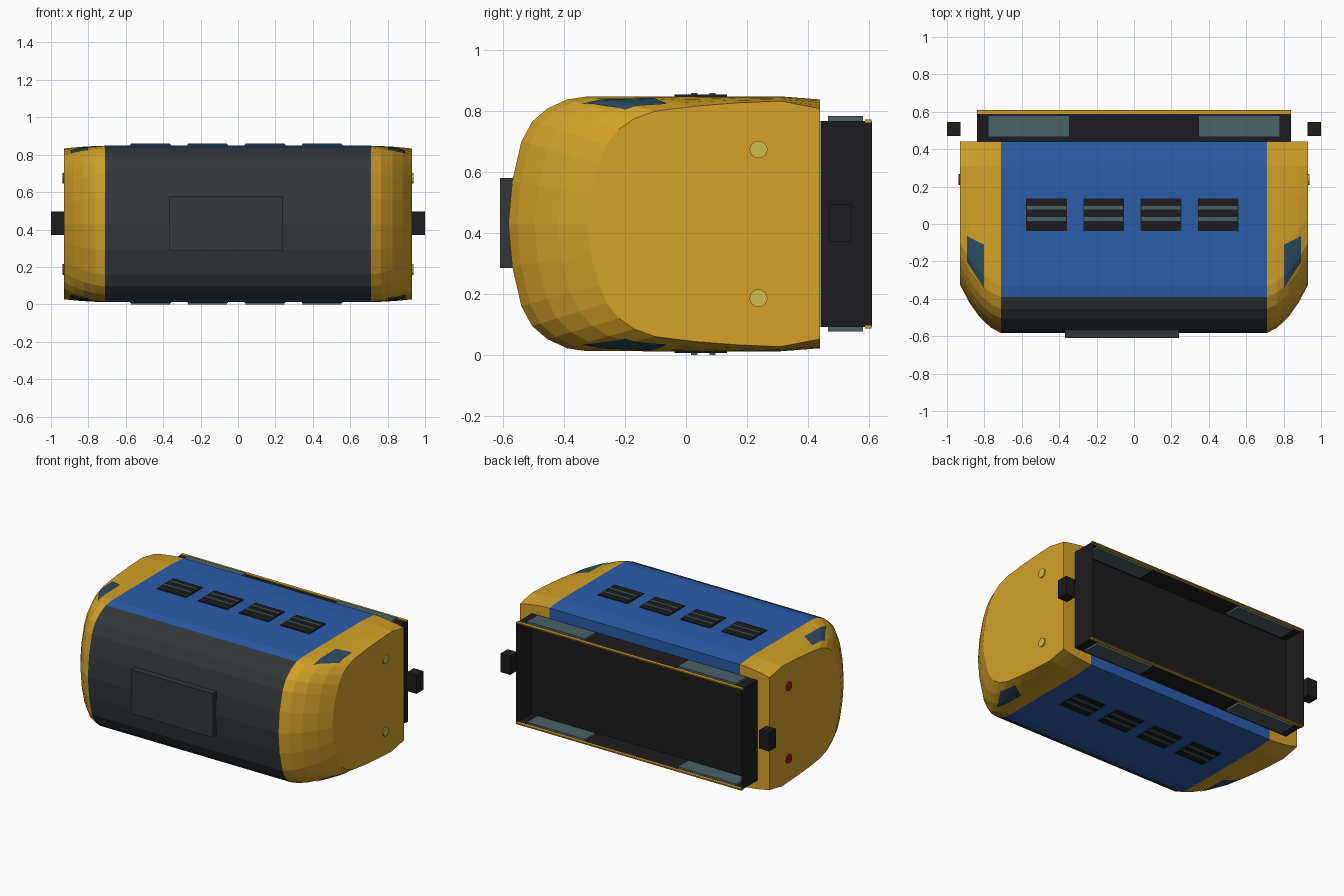
import bpy, bmesh, math
from mathutils import Vector
from mathutils.bvhtree import BVHTree

if "Cube" in bpy.data.objects:
    bpy.data.objects.remove(bpy.data.objects["Cube"])


def mat(name, r, g, b):
    m = bpy.data.materials.new(name)
    m.diffuse_color = (r, g, b, 1)
    m.use_nodes = True
    m.node_tree.nodes["Principled BSDF"].inputs["Base Color"].default_value = m.diffuse_color
    return m


YELLOW = mat("yellow", 0.66, 0.36, 0.022)
BLUE = mat("blue", 0.025, 0.11, 0.41)
GREY = mat("charcoal", 0.033, 0.038, 0.042)
BLACK = mat("black", 0.012, 0.012, 0.013)
SLATE = mat("slate", 0.07, 0.12, 0.13)
GLASS = mat("glass", 0.025, 0.07, 0.12)
LAMP = mat("head_lamp", 0.65, 0.5, 0.07)
RED = mat("tail_lamp", 0.4, 0.01, 0.01)
CZ = 0.43  # height of the symmetry plane


def make(name, bm, *mats):
    bmesh.ops.recalc_face_normals(bm, faces=bm.faces)
    me = bpy.data.meshes.new(name)
    bm.to_mesh(me)
    bm.free()
    for m in mats:
        me.materials.append(m)
    ob = bpy.data.objects.new(name, me)
    bpy.context.collection.objects.link(ob)
    return ob


def box(name, x, y, z, m, open_back=False):
    bm = bmesh.new()
    bmesh.ops.create_cube(bm, size=1)
    for v in bm.verts:
        v.co = [a[0] + (c + 0.5) * (a[1] - a[0]) for a, c in zip((x, y, z), v.co)]
    if open_back:
        top = [f for f in bm.faces if all(v.co.y > y[1] - 1e-4 for v in f.verts)]
        bmesh.ops.delete(bm, geom=top, context='FACES_ONLY')
    return make(name, bm, m)


# half cross-sections (y, half height): middle of the car and end face of the cab
MID = [(.44, .408), (.31, .418), (.1, .418), (-.12, .418), (-.33, .417), (-.39, .408),
       (-.455, .378), (-.505, .335), (-.54, .27), (-.57, .14), (-.583, 0)]
END = [(.44, .378), (.31, .403), (.17, .397), (.03, .386), (-.1, .37), (-.17, .345),
       (-.22, .31), (-.26, .26), (-.285, .2), (-.313, .1), (-.325, 0)]


def ring(bm, x, t):
    half = [((1 - t) * a[0] + t * b[0], (1 - t) * a[1] + t * b[1]) for a, b in zip(MID, END)]
    loop = half + [(y, -h) for y, h in half[-2::-1]]
    return [bm.verts.new((x, y, CZ + h)) for y, h in loop]


def loft(bm, stations):
    rings = [ring(bm, x, t) for x, t in stations]
    for r, s in zip(rings, rings[1:]):
        for i in range(len(r)):
            j = (i + 1) % len(r)
            bm.faces.new((r[i], r[j], s[j], s[i]))
    return rings


# middle body: blue sides, charcoal roof
bm = bmesh.new()
loft(bm, [(-.71, 0), (.71, 0)])
for f in bm.faces:
    f.material_index = int(f.calc_center_median().y < -.39)
make("car_body", bm, BLUE, GREY)

# rounded cabs with wrapped corner windows
CAB = [(.71, 0), (.765, .11), (.825, .33), (.88, .63), (.93, 1)]
for side, s in (("right", 1), ("left", -1)):
    bm = bmesh.new()
    rings = loft(bm, [(s * x, t) for x, t in CAB])
    bm.faces.new(rings[-1])
    tree = BVHTree.FromBMesh(bm)
    make(side + "_cab", bm, YELLOW)
    for level, k in (("upper", 1), ("lower", -1)):
        bm = bmesh.new()
        n = 8
        grid = []
        for i in range(n + 1):
            u = i / n
            x = s * (.802 + .091 * u)
            y0, y1 = -.343 + .143 * u, -.11 + .047 * u
            row = []
            for j in range(n + 1):
                y = y0 + (y1 - y0) * j / n
                p = tree.ray_cast(Vector((x, y, CZ + k)), Vector((0, 0, -k)))[0]
                row.append(bm.verts.new(p + Vector((s * .001, -.001, k * .004))))
            grid.append(row)
        for i in range(n):
            for j in range(n):
                bm.faces.new((grid[i][j], grid[i + 1][j], grid[i + 1][j + 1], grid[i][j + 1]))
        make(f"{side}_{level}_cab_window", bm, GLASS)

        # lamp on the end face
        bm = bmesh.new()
        bmesh.ops.create_cone(bm, cap_ends=True, segments=10, radius1=.03, radius2=.03, depth=.02)
        lamp = make(f"{side}_{level}_lamp", bm, LAMP if s > 0 else RED)
        lamp.rotation_euler = (0, math.pi / 2, 0)
        lamp.location = (s * .927, .238, CZ + k * .244)
    # coupler
    box(side + "_coupler", sorted((s * .927, s * 1.0)), (.47, .545), (.37, .495), BLACK)

# louvred side windows, trim and panels on both sides
for level, k in (("upper", 1), ("lower", -1)):
    def zr(a, b):
        return sorted((CZ + k * a, CZ + k * b))
    for i in range(4):
        x = -.468 + i * .306
        box(f"{level}_vent", (x - .109, x + .109), (-.038, .135), zr(.41, .424), BLACK)
        for y in (.027, .087):
            box(f"{level}_vent_slat", (x - .104, x + .104), (y - .01, y + .01), zr(.42, .43), SLATE)
    for a, b in ((-.78, -.345), (.345, .78)):
        box(f"{level}_bogie_panel", (a, b), (.465, .58), zr(.325, .353), SLATE)
    box(f"{level}_skirt_stripe", (-.84, .84), (.587, .608), zr(.333, .343), YELLOW)

# open underframe skirt and roof unit
box("underframe", (-.84, .84), (.441, .61), (CZ - .338, CZ + .338), BLACK, True)
box("roof_unit", (-.37, .24), (-.61, -.55), (.285, .58), GREY)
